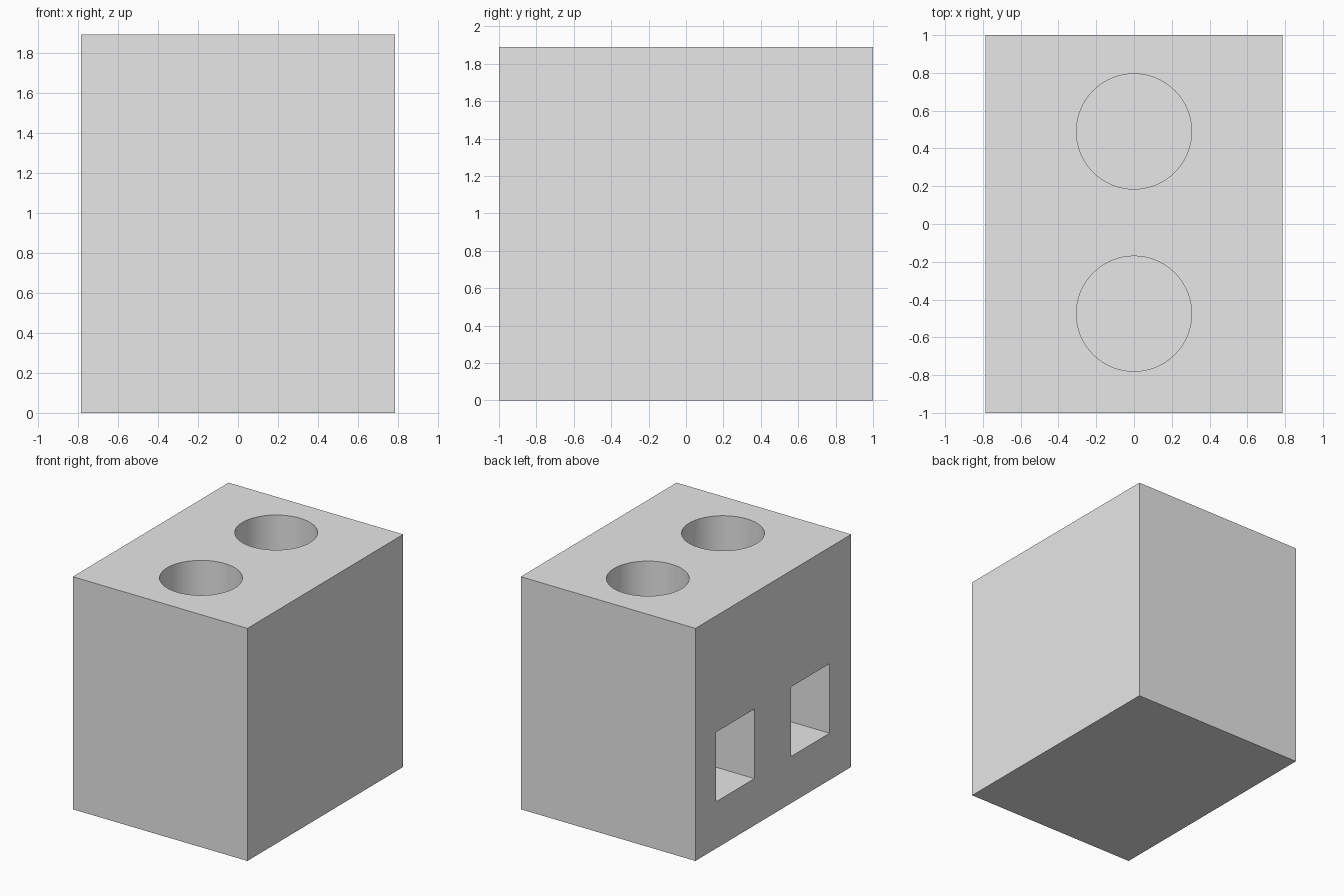
import bpy

# Remove only the default cube
cube = bpy.data.objects.get("Cube")
if cube:
    bpy.data.objects.remove(cube, do_unlink=True)

WIDTH, LENGTH, HEIGHT = 1.57, 2.0, 1.89
BORE_RADIUS = 0.305
FLOOR, LINTEL = 0.38, 0.945      # window sill and top heights
WINDOW_WIDTH = 0.495
CENTRES = (0.49, -0.475)         # y of each bore and its window

grey = bpy.data.materials.new("plain grey")
grey.use_nodes = True
colour = (0.8, 0.8, 0.8, 1)
grey.diffuse_color = colour
grey.node_tree.nodes["Principled BSDF"].inputs["Base Color"].default_value = colour


def box(name, low, high):
    """Axis-aligned box between two corners."""
    mid = [(a + b) / 2 for a, b in zip(low, high)]
    bpy.ops.mesh.primitive_cube_add(size=1, location=mid)
    ob = bpy.context.object
    ob.name = name
    ob.scale = [b - a for a, b in zip(low, high)]
    bpy.ops.object.transform_apply(location=True, rotation=True, scale=True)
    ob.data.materials.append(grey)
    return ob


def bore(name, y, bottom, top):
    """Upright round cutter."""
    bpy.ops.mesh.primitive_cylinder_add(
        vertices=64, radius=BORE_RADIUS, depth=top - bottom,
        location=(0, y, (top + bottom) / 2))
    ob = bpy.context.object
    ob.name = name
    ob.data.materials.append(grey)
    return ob


def cut(target, cutter):
    """Subtract the cutter and hide it."""
    mod = target.modifiers.new(cutter.name, "BOOLEAN")
    mod.operation = "DIFFERENCE"
    mod.solver = "EXACT"
    mod.object = cutter
    bpy.context.view_layer.objects.active = target
    bpy.ops.object.modifier_apply(modifier=mod.name)
    bpy.data.objects.remove(cutter, do_unlink=True)


# Solid block
block = box("block", (-WIDTH / 2, -LENGTH / 2, 0), (WIDTH / 2, LENGTH / 2, HEIGHT))

# Round shafts from the top, each opening into a square window on the -x side
for y in CENTRES:
    half = WINDOW_WIDTH / 2
    cut(block, bore("shaft_cutter", y, FLOOR, HEIGHT + 0.2))
    cut(block, box("window_cutter", (-WIDTH / 2 - 0.2, y - half, FLOOR),
                   (0, y + half, LINTEL)))

# Smooth shaft walls with crisp edges
bpy.ops.object.select_all(action="DESELECT")
block.select_set(True)
bpy.context.view_layer.objects.active = block
bpy.ops.object.shade_smooth_by_angle(angle=0.5)
